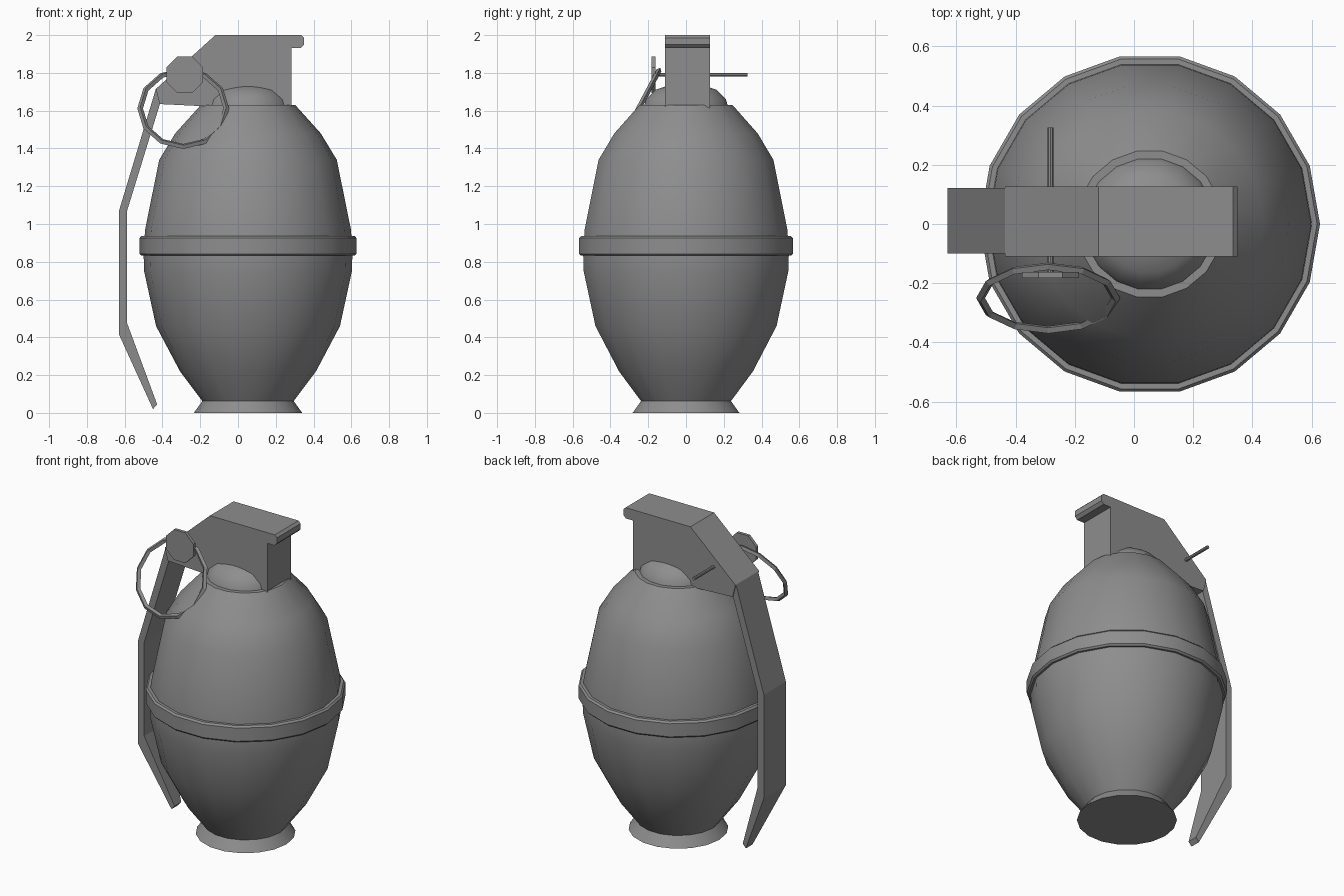
import bpy, bmesh, math
from mathutils import Matrix, Vector

cube = bpy.data.objects.get("Cube")
if cube:
    bpy.data.objects.remove(cube, do_unlink=True)

grey = bpy.data.materials.new("plain grey")
grey.use_nodes = True
COLOUR = (0.27, 0.27, 0.27, 1)
grey.diffuse_color = COLOUR
grey.node_tree.nodes["Principled BSDF"].inputs["Base Color"].default_value = COLOUR
AXIS_X = 0.053


def finish(bm, name, smooth=None):
    """Turn a bmesh into a named, coloured object."""
    bmesh.ops.recalc_face_normals(bm, faces=bm.faces)
    mesh = bpy.data.meshes.new(name)
    bm.to_mesh(mesh)
    bm.free()
    mesh.materials.append(grey)
    obj = bpy.data.objects.new(name, mesh)
    bpy.context.collection.objects.link(obj)
    if smooth:
        bpy.ops.object.select_all(action='DESELECT')
        obj.select_set(True)
        bpy.context.view_layer.objects.active = obj
        bpy.ops.object.shade_smooth_by_angle(angle=math.radians(smooth))
    return obj


def lathe(name, profile, sides=18, closed=False, smooth=40, matrix=None):
    """Spin (radius, height) points around the z axis."""
    bm = bmesh.new()
    rings = []
    for r, z in profile:
        rings.append([bm.verts.new((r * math.cos(a), r * math.sin(a), z))
                      for a in (math.tau * i / sides for i in range(sides))])
    pairs = list(zip(rings, rings[1:]))
    if closed:
        pairs.append((rings[-1], rings[0]))
    else:
        bm.faces.new(rings[0])
        bm.faces.new(rings[-1])
    for low, high in pairs:
        for i in range(sides):
            j = (i + 1) % sides
            bm.faces.new((low[i], low[j], high[j], high[i]))
    bm.transform(matrix or Matrix.Translation((AXIS_X, 0, 0)))
    return finish(bm, name, smooth)


def slab(name, outline, y0, y1, smooth=None):
    """Extrude an (x, z) outline along y."""
    bm = bmesh.new()
    face = bm.faces.new([bm.verts.new((x, y0, z)) for x, z in outline])
    new = bmesh.ops.extrude_face_region(bm, geom=[face])["geom"]
    bmesh.ops.translate(bm, vec=(0, y1 - y0, 0),
                        verts=[v for v in new if isinstance(v, bmesh.types.BMVert)])
    return finish(bm, name, smooth)


# Egg-shaped body, flared foot, domed cap and raised waist band
lathe("body", [(0.24, 0.06), (0.36, 0.22), (0.487, 0.46), (0.55, 0.75), (0.553, 0.85),
               (0.545, 0.97), (0.47, 1.34), (0.385, 1.48), (0.25, 1.63)])
lathe("foot", [(0.287, 0), (0.235, 0.072)])
lathe("cap", [(0.226, 1.62), (0.215, 1.66), (0.165, 1.71), (0.07, 1.742)])
lathe("waist_band", [(0.535, 0.832), (0.565, 0.832), (0.575, 0.842), (0.575, 0.925),
                     (0.565, 0.936), (0.535, 0.936)], closed=True)

# Head block with a rounded lip
slab("head", [(-0.12, 2), (0.335, 2), (0.35, 1.985), (0.35, 1.95), (0.333, 1.932),
              (0.282, 1.932), (0.282, 1.58), (-0.1, 1.58), (-0.15, 1.622),
              (-0.415, 1.635), (-0.435, 1.715)], -0.11, 0.127)

# Bent lever that narrows towards its tip
lever = slab("lever", [(-0.435, 1.715), (-0.63, 1.07), (-0.63, 0.415), (-0.45, 0.02),
                       (-0.428, 0.045), (-0.587, 0.475), (-0.587, 1.07), (-0.412, 1.64)],
             -0.1, 0.121)
for v in lever.data.vertices:
    if v.co.z < 0.1:
        v.co.y = 0.01 + (v.co.y - 0.01) * 0.3

# Pin through the head with an eight-sided end plate
ALONG_Y = Matrix.Translation((-0.282, 0, 1.79)) @ Matrix.Rotation(-math.pi / 2, 4, 'X')
lathe("pin", [(0.01, -0.17), (0.01, 0.325)], sides=8, matrix=ALONG_Y)
lathe("pin_plate", [(0.104, -0.182), (0.104, -0.162)], sides=8, smooth=None,
      matrix=ALONG_Y @ Matrix.Rotation(math.pi / 8, 4, 'Z'))

# Twelve-sided pull ring hanging from the pin
tilt = Matrix.Rotation(math.radians(90 - 28), 4, 'X')
lathe("pull_ring", [(0.213, 0), (0.228, -0.014), (0.243, 0), (0.228, 0.014)], sides=12,
      closed=True, smooth=None,
      matrix=Matrix.Translation((-0.29, -0.25, 1.612)) @ tilt)
